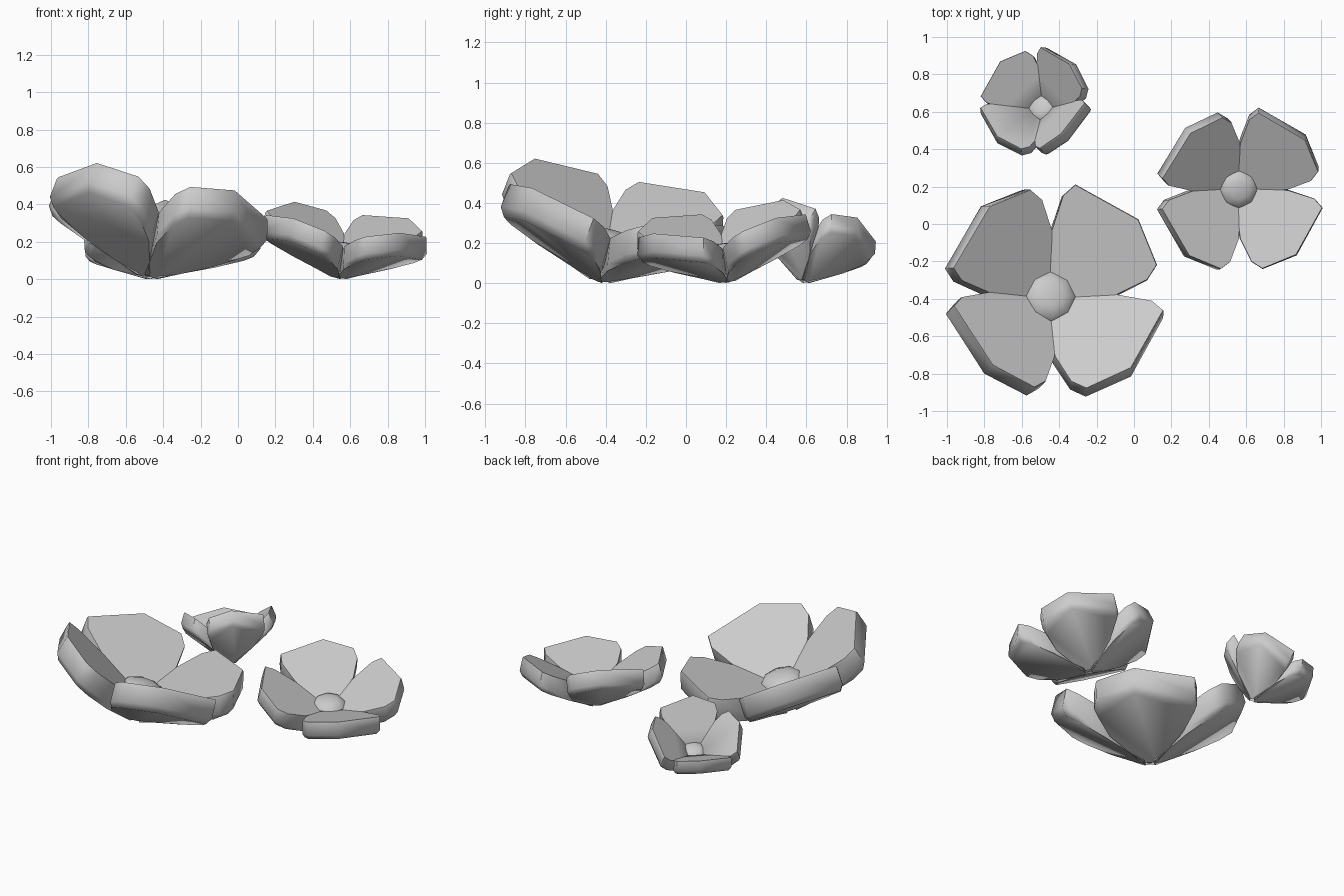
import bpy, bmesh
from math import radians, sin, cos, tan
from mathutils import Matrix, Vector

if "Cube" in bpy.data.objects:
    bpy.data.objects.remove(bpy.data.objects["Cube"])

# petal outline: (outward, sideways) in the plane of the petal
OUTLINE = [(0.02, -0.05), (0.28, -0.245), (0.46, -0.305), (0.555, -0.285), (0.66, -0.04),
           (0.55, 0.335), (0.46, 0.34), (0.28, 0.25), (0.02, 0.05)]
# rings from the upper face to the underside: (depth, sideways scale, rim inset)
RINGS = [(0.0, 0.99, 0.004), (0.012, 1.0, 0.0), (0.12, 1.0, 0.0), (0.155, 0.93, 0.035)]


def make_object(name, bm, smooth_angle):
    bmesh.ops.recalc_face_normals(bm, faces=bm.faces)
    mesh = bpy.data.meshes.new(name)
    bm.to_mesh(mesh)
    bm.free()
    ob = bpy.data.objects.new(name, mesh)
    bpy.context.collection.objects.link(ob)
    bpy.ops.object.select_all(action='DESELECT')
    ob.select_set(True)
    bpy.context.view_layer.objects.active = ob
    bpy.ops.object.shade_smooth_by_angle(angle=radians(smooth_angle))
    return ob


def petal(name, matrix, slope, side):
    # the wall drops nearly straight down at the root and tapers at the rim
    bm = bmesh.new()
    lean_in = tan(radians(slope))
    rings = []
    for d, s, inset in RINGS:
        ring = []
        for u, v in OUTLINE:
            f = u / 0.66
            shift = d * lean_in * (0.85 - 0.4 * f) + inset * f
            ring.append(bm.verts.new((u - shift, v * s * side, -d)))
        rings.append(ring)
    n = len(OUTLINE)
    for a, b in zip(rings, rings[1:]):
        for i in range(n):
            j = (i + 1) % n
            bm.faces.new((a[i], a[j], b[j], b[i]))
    bm.faces.new(rings[0])
    bm.faces.new(rings[-1])
    bm.transform(matrix)
    return make_object(name, bm, 55)


def core(name, matrix):
    # low dome above, deeper rounded base below
    bm = bmesh.new()
    bmesh.ops.create_uvsphere(bm, u_segments=8, v_segments=6, radius=0.135)
    for v in bm.verts:
        v.co.z = 0.055 + v.co.z * (0.35 if v.co.z > 0 else 1.6)
    bm.transform(matrix)
    return make_object(name, bm, 40)


def flower(name, x, y, size, slope, tilt, high_side):
    # four petals rising outward around a core, the whole leaning
    h = radians(high_side)
    lean = Matrix.Rotation(radians(tilt), 4, Vector((sin(h), -cos(h), 0)))
    base = Matrix.Translation((x, y, 0)) @ lean @ Matrix.Scale(size, 4)
    parts = [core(name + "_core", base)]
    for k in range(4):
        turn = Matrix.Rotation(radians(45 + 90 * k), 4, 'Z')
        rise = Matrix.Rotation(radians(-slope), 4, 'Y')
        # the front left petal is a mirrored one
        side = -1 if k == 2 else 1
        parts.append(petal(f"{name}_petal_{k + 1}", base @ turn @ rise, slope, side))
    # rest on the ground
    low = min(v.co.z for p in parts for v in p.data.vertices)
    for p in parts:
        p.data.transform(Matrix.Translation((0, 0, -low)))


flower("large_flower", -0.455, -0.398, 0.99, 28.5, 16, 225)
flower("medium_flower", 0.555, 0.19, 0.74, 26, 11, 135)
flower("small_flower", -0.487, 0.61, 0.55, 41, 23, -45)
